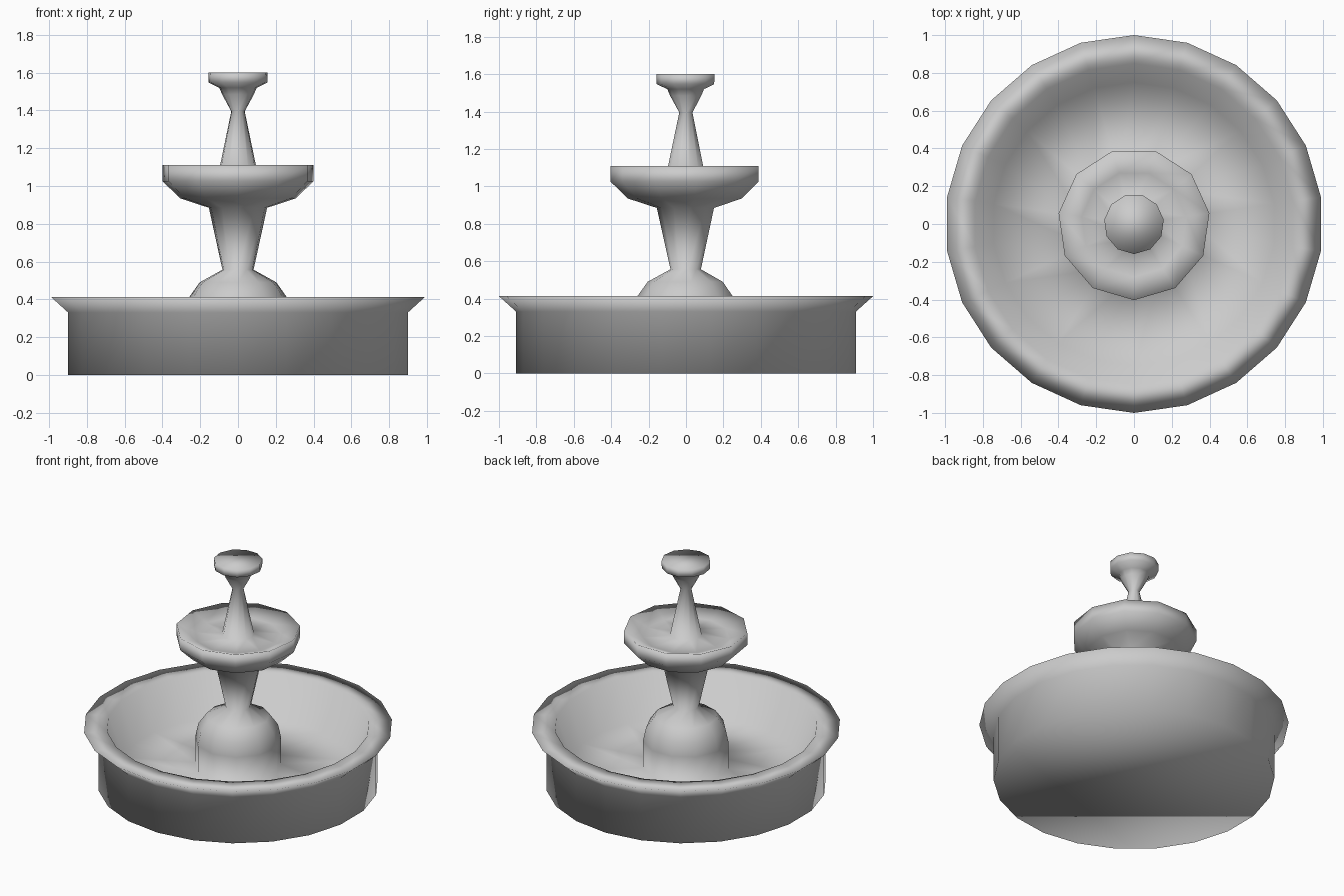
import bpy, bmesh, math

if "Cube" in bpy.data.objects:
    bpy.data.objects.remove(bpy.data.objects["Cube"])


def add_ring(bm, r, z, sides):
    """Ring of vertices with one vertex facing the front."""
    angles = [-math.pi / 2 + 2 * math.pi * i / sides for i in range(sides)]
    return [bm.verts.new((r * math.cos(a), r * math.sin(a), z)) for a in angles]


def join_rings(bm, a, b):
    """Bridge two rings; the second may have half as many sides."""
    n, m = len(a), len(b)
    for i in range(n):
        j = (i + 1) % n
        p, q = ((i + 1) // 2) % m if n != m else i, ((j + 1) // 2) % m if n != m else j
        if p == q:
            bm.faces.new((a[i], a[j], b[p]))
        else:
            bm.faces.new((a[i], a[j], b[q], b[p]))


# Large basin: base, outer wall, flared rim, inner wall down to the floor
basin = [(0.908, 0), (0.908, 0.33), (1.0, 0.413), (0.85, 0.413), (0.75, 0.13)]

# Domed pedestal and tapered stem
pedestal = [(0.28, 0.13), (0.28, 0.32), (0.26, 0.413), (0.205, 0.49),
            (0.083, 0.557), (0.156, 0.885)]

# Middle bowl, outside then inside
bowl = [(0.31, 0.935), (0.403, 1.025), (0.403, 1.11), (0.28, 1.06)]

# Upper stem and small closed top dish
spout = [(0.104, 1.07), (0.036, 1.395), (0.085, 1.485),
         (0.1, 1.52), (0.157, 1.547), (0.159, 1.6)]

# One continuous turned body: 22 sides for the basin, 11 for the column
bm = bmesh.new()
rings = [add_ring(bm, r, z, 22) for r, z in basin]
rings += [add_ring(bm, r, z, 11) for r, z in pedestal + bowl + spout]
for low, high in zip(rings, rings[1:]):
    join_rings(bm, low, high)
bm.faces.new(rings[0][::-1])
bm.faces.new(rings[-1])
for f in bm.faces:
    f.smooth = True
mesh = bpy.data.meshes.new("tiered_fountain")
bm.to_mesh(mesh)
bm.free()
bpy.context.collection.objects.link(bpy.data.objects.new("tiered_fountain", mesh))
